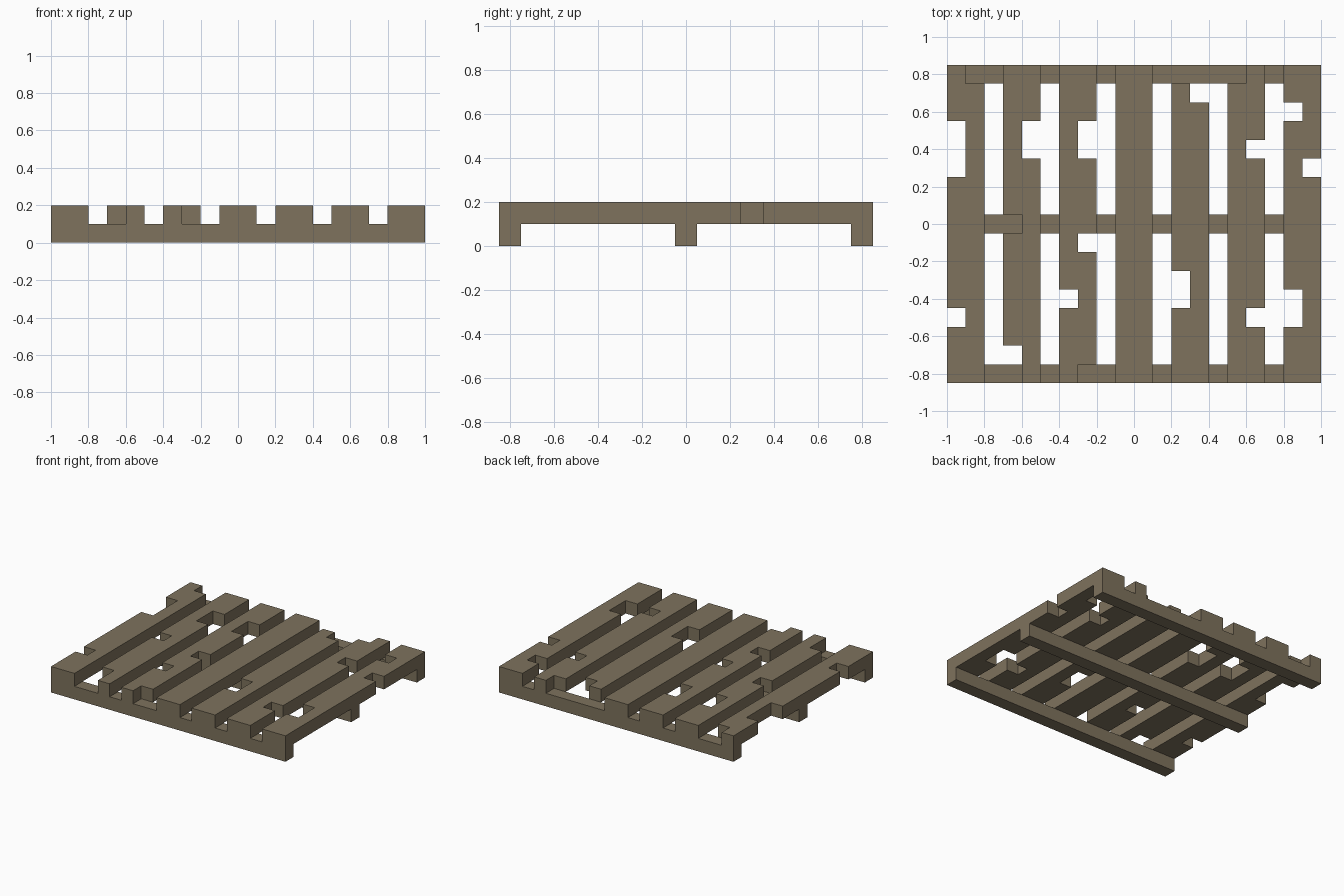
import bpy
import bmesh
from mathutils import Matrix, Vector

UNIT = 0.1            # one block
ROWS = 17             # blocks along the depth
DEPTH = ROWS * UNIT

cube = bpy.data.objects.get("Cube")
if cube:
    bpy.data.objects.remove(cube, do_unlink=True)

# Weathered wood
wood = bpy.data.materials.new("weathered_wood")
wood.use_nodes = True
colour = (0.21, 0.17, 0.11, 1)
wood.diffuse_color = colour
shader = next(n for n in wood.node_tree.nodes if n.type == 'BSDF_PRINCIPLED')
shader.inputs["Base Color"].default_value = colour


def finish(name, bm):
    bmesh.ops.recalc_face_normals(bm, faces=bm.faces)
    mesh = bpy.data.meshes.new(name)
    bm.to_mesh(mesh)
    bm.free()
    mesh.materials.append(wood)
    bpy.context.collection.objects.link(bpy.data.objects.new(name, mesh))


def rail(name, y):
    bm = bmesh.new()
    bmesh.ops.create_cube(bm, size=1, matrix=Matrix.Translation((0, y, UNIT / 2))
                          @ Matrix.Diagonal((2, UNIT, UNIT, 1)))
    finish(name, bm)


def slat(name, x, notches):
    """Plank two blocks wide; each notch is (side, first row, end row)."""
    bm = bmesh.new()
    bmesh.ops.create_grid(bm, x_segments=2, y_segments=ROWS, size=1,
                          matrix=Matrix.Translation((x, 0, UNIT))
                          @ Matrix.Diagonal((UNIT, DEPTH / 2, 1, 1)))

    def broken(face):
        c = face.calc_center_median()
        side = "R" if c.x > x else "L"
        row = int((c.y + DEPTH / 2) / UNIT)
        return any(side in s and a <= row < b for s, a, b in notches)

    bmesh.ops.delete(bm, geom=[f for f in bm.faces if broken(f)], context='FACES')
    bmesh.ops.dissolve_limit(bm, angle_limit=0.01, verts=bm.verts, edges=bm.edges)
    top = bmesh.ops.extrude_face_region(bm, geom=bm.faces[:], use_keep_orig=True)
    verts = [v for v in top["geom"] if isinstance(v, bmesh.types.BMVert)]
    bmesh.ops.translate(bm, verts=verts, vec=Vector((0, 0, UNIT)))
    finish(name, bm)


# Three cross rails on the ground
for name, y in (("front_rail", -0.8), ("middle_rail", 0), ("back_rail", 0.8)):
    rail(name, y)

# Seven slats with broken edges, L is the low x half and R the high x half
breaks = [
    [("L", 3, 4), ("L", 11, 14), ("R", 16, 17)],
    [("L", 0, 2), ("L", 8, 9), ("R", 12, 14)],
    [("R", 0, 1), ("L", 4, 5), ("R", 7, 8), ("R", 12, 14)],
    [],
    [("L", 4, 6), ("R", 15, 16), ("LR", 16, 17)],
    [("R", 3, 4), ("R", 12, 13), ("L", 16, 17)],
    [("L", 3, 5), ("R", 11, 12), ("L", 14, 15)],
]
for i, notches in enumerate(breaks):
    slat(f"slat_{i + 1}", -0.9 + 3 * UNIT * i, notches)
